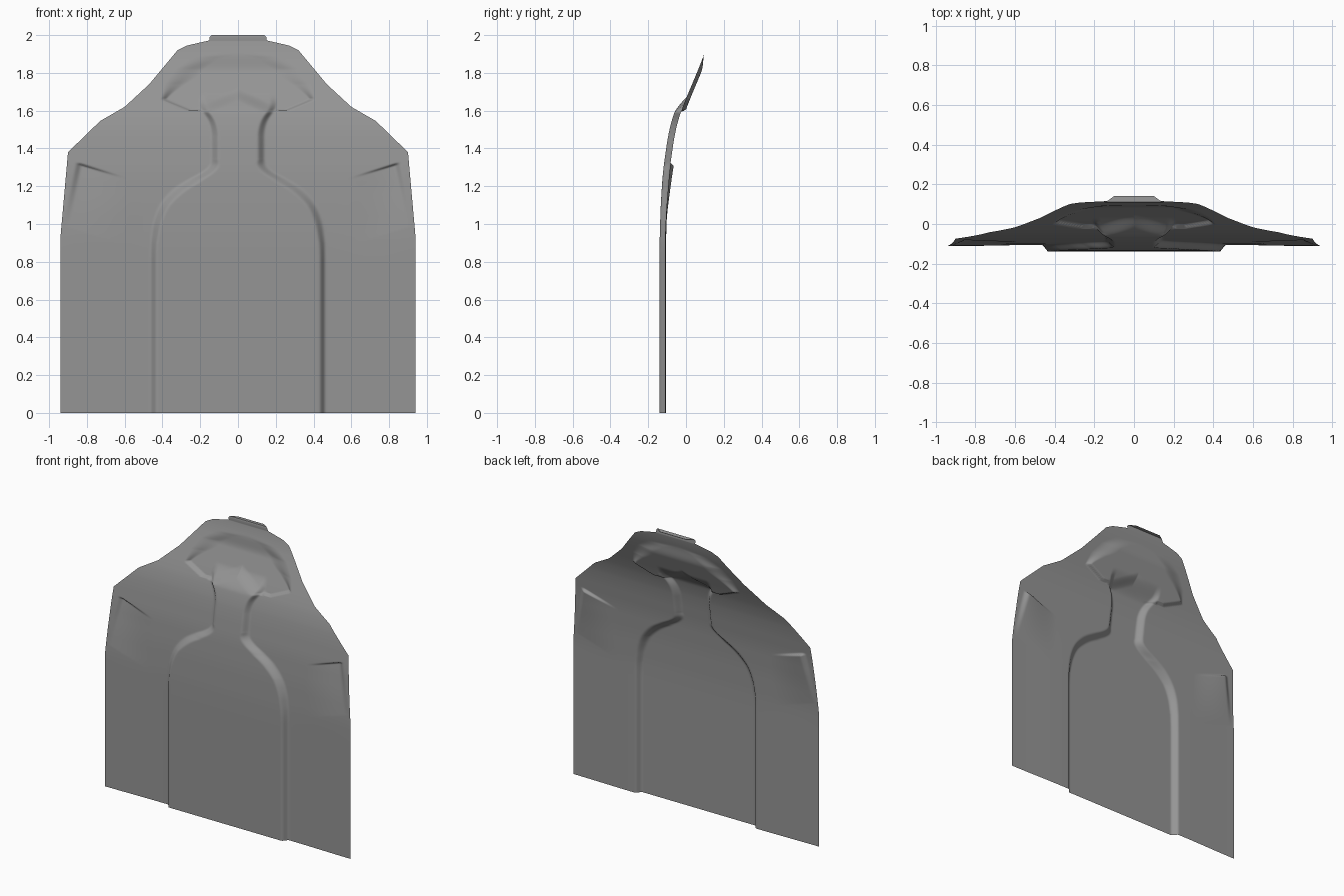
import bpy, bmesh

if "Cube" in bpy.data.objects:
    bpy.data.objects.remove(bpy.data.objects["Cube"])


def lerp_curve(points, v):
    """Piecewise linear lookup in (position, value) pairs."""
    if v <= points[0][0]:
        return points[0][1]
    for (a, fa), (b, fb) in zip(points, points[1:]):
        if v <= b:
            return fa + (fb - fa) * (v - a) / (b - a)
    return points[-1][1]


def smooth_curve(points, v, r=.05):
    """Same lookup, averaged over a small window to round the corners."""
    return sum(lerp_curve(points, v + r * k / 3) for k in range(-3, 4)) / 7


def step(v, a, b):
    t = min(max((v - a) / (b - a), 0.0), 1.0)
    return t * t * (3 - 2 * t)


# half width of the sheet at each height
OUTLINE = [(0, .94), (.93, .94), (1.38, .90), (1.545, .73), (1.62, .60),
           (1.74, .47), (1.92, .32), (1.945, .27), (1.972, .15)]
# side profile of the plain sheet
PROFILE = [(-1, -.105), (.9, -.106), (1.1, -.1), (1.28, -.088), (1.45, -.064),
           (1.54, -.045), (1.62, -.018), (1.74, .032), (1.83, .07),
           (1.92, .104), (1.972, .115), (2.1, .14)]
# half width of the raised arched panel and its neck
PANEL = [(-1, .465), (.9, .465), (1.0, .455), (1.08, .43), (1.15, .385),
         (1.21, .32), (1.26, .22), (1.29, .16), (1.32, .145), (1.5, .145),
         (1.57, .17), (1.61, .21)]
# width of the slope along the panel edge
SLOPE = [(0, .035), (.85, .035), (1.1, .06), (1.22, .1), (1.28, .07), (1.34, .045)]
# half width of the bowl behind the nose
BOWL = [(1.592, 0), (1.598, .2), (1.605, .28), (1.66, .41), (1.74, .39),
        (1.82, .33), (1.88, .24), (1.92, 0)]


def depth(x, z):
    x = abs(x)
    y = smooth_curve(PROFILE, z)
    y -= .006 * step(x, .5, .94) * (1 - step(z, .9, 1.3))
    # raised panel and neck
    p = smooth_curve(PANEL, z, .03)
    y -= .034 * (1 - step(x, p - lerp_curve(SLOPE, z), p)) * (1 - step(z, 1.58, 1.7))
    # recessed bowl: crisp lower lip, soft upper rim
    b = lerp_curve(BOWL, z)
    if b > 0:
        soft = .03 + .12 * step(z, 1.64, 1.8)
        rim = 1 - step(x, b - soft, b)
        y += .022 * rim * (1 - step(z, 1.8, 1.91)) * step(x + (z - 1.6) * 2, .1, .25)
    # triangular side pocket
    drop = 1.25 + .08 * (x - .6) / .26 - z
    edge = .86 + .07 * (1.33 - z) / .33
    if drop > 0:
        y += (.02 * step(drop, 0, .012) * max(0, 1 - drop / .36)
              * step(x, .58, .86) * (1 - step(x, edge - .04, edge)))
    return y


# rows are denser where the shape changes
rows = [i * .9 / 20 for i in range(20)]
rows += [.9 + i * (1.972 - .9) / 190 for i in range(191)]
COLS = 220

bm = bmesh.new()
grid = []
for z in rows:
    w = lerp_curve(OUTLINE, z)
    xs = [w * (2 * j / COLS - 1) for j in range(COLS + 1)]
    grid.append([bm.verts.new((x, depth(x, z), z)) for x in xs])
# folded lip at the top
for w, y, z in [(.15, .108, 1.99), (.14, .112, 2.0), (.1, .141, 1.997)]:
    grid.append([bm.verts.new((w * (2 * j / COLS - 1), y, z)) for j in range(COLS + 1)])
for a, b in zip(grid, grid[1:]):
    for j in range(COLS):
        bm.faces.new((a[j], a[j + 1], b[j + 1], b[j]))

mesh = bpy.data.meshes.new("hood_panel")
bm.to_mesh(mesh)
bm.free()
hood = bpy.data.objects.new("hood_panel", mesh)
bpy.context.collection.objects.link(hood)

# dark grey paint
paint = bpy.data.materials.new("dark_grey")
paint.diffuse_color = (.3, .3, .3, 1)
paint.use_nodes = True
paint.node_tree.nodes["Principled BSDF"].inputs["Base Color"].default_value = paint.diffuse_color
mesh.materials.append(paint)

bpy.context.view_layer.objects.active = hood
hood.select_set(True)
bpy.ops.object.shade_smooth_by_angle(angle=1.1)
